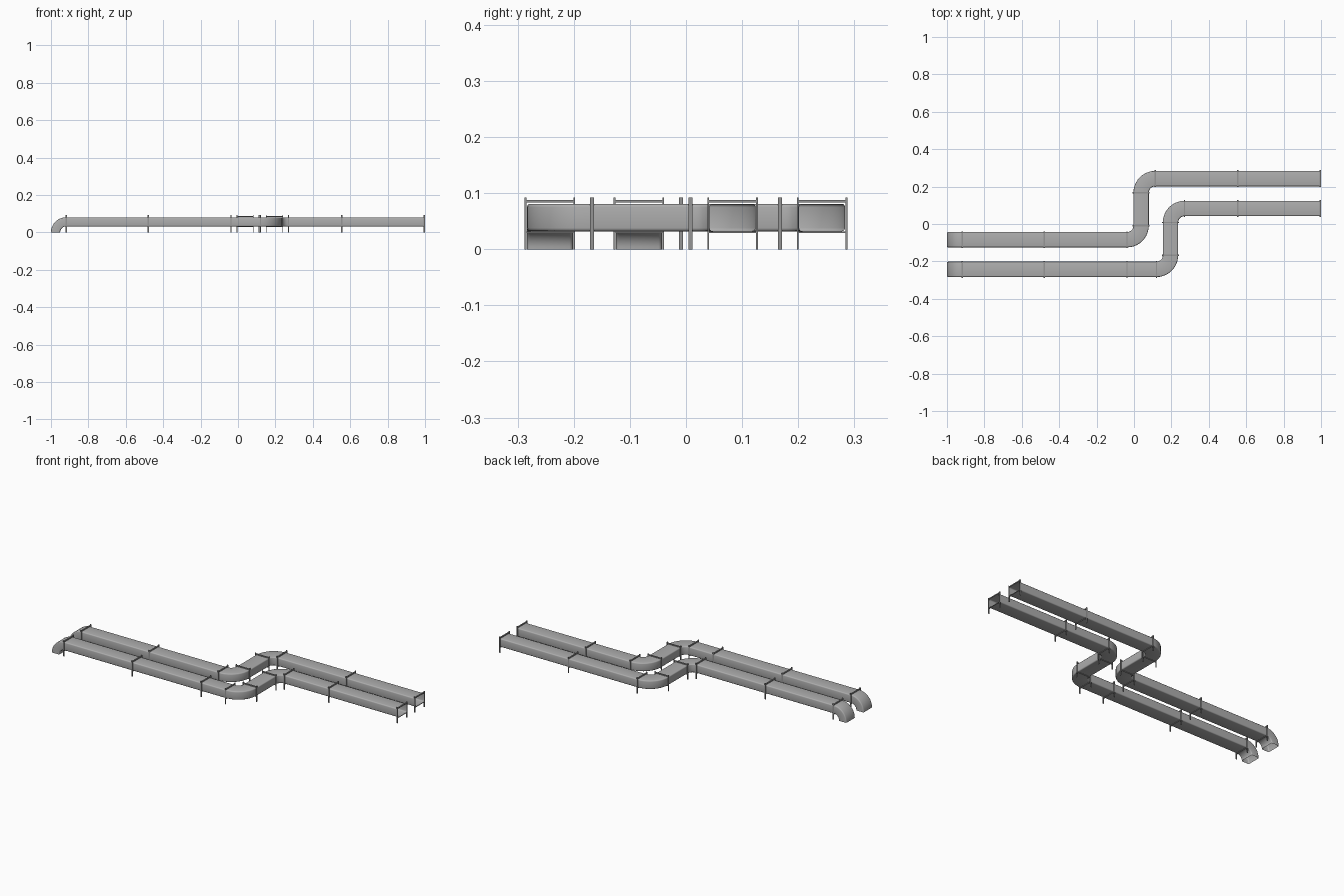
import bpy, bmesh, math
from mathutils import Vector

if "Cube" in bpy.data.objects:
    bpy.data.objects.remove(bpy.data.objects["Cube"], do_unlink=True)

W, Z0, Z1 = 0.082, 0.032, 0.081        # duct width, underside, top
ZC, H = (Z0 + Z1) / 2, Z1 - Z0
R = 0.075                              # bend radius
UP = Vector((0, 0, 1))


def material(name, rgb):
    m = bpy.data.materials.new(name)
    m.use_nodes = True
    m.diffuse_color = (*rgb, 1)
    m.node_tree.nodes["Principled BSDF"].inputs["Base Color"].default_value = (*rgb, 1)
    return m


SHEET = material("galvanised sheet", (0.42, 0.42, 0.42))
STEEL = material("support steel", (0.3, 0.3, 0.3))


def finish(name, bm, mat, smooth):
    bmesh.ops.recalc_face_normals(bm, faces=bm.faces)
    me = bpy.data.meshes.new(name)
    bm.to_mesh(me)
    bm.free()
    me.materials.append(mat)
    ob = bpy.data.objects.new(name, me)
    bpy.context.collection.objects.link(ob)
    if smooth:
        bpy.ops.object.select_all(action='DESELECT')
        ob.select_set(True)
        bpy.context.view_layer.objects.active = ob
        bpy.ops.object.shade_smooth_by_angle(angle=math.radians(40))


def section(steps=3, r=0.006):
    """Rounded rectangle cross-section as (side, up) pairs."""
    pts = []
    for k, (sx, sy) in enumerate(((1, 1), (-1, 1), (-1, -1), (1, -1))):
        for i in range(steps + 1):
            a = math.pi / 2 * (k + i / steps)
            pts.append((sx * (W / 2 - r) + r * math.cos(a),
                        sy * (H / 2 - r) + r * math.sin(a)))
    return pts


def sweep(name, stations):
    """Open-ended sheet duct through (centre, side, up) stations."""
    bm = bmesh.new()
    rings = [[bm.verts.new(c + s * u + t * v) for u, v in section()]
             for c, s, t in stations]
    for a, b in zip(rings, rings[1:]):
        for i in range(len(a)):
            j = (i + 1) % len(a)
            bm.faces.new((a[i], a[j], b[j], b[i]))
    finish(name, bm, SHEET, True)


def straight(name, a, b):
    side = UP.cross((b - a).normalized())
    sweep(name, [(a, side, UP), (b, side, UP)])


def flat_bend(name, centre, start, steps=10):
    """Quarter turn in plan, from angle start."""
    st = []
    for i in range(steps + 1):
        a = start + math.pi / 2 * i / steps
        d = Vector((math.cos(a), math.sin(a), 0))
        st.append((centre + d * R, d, UP))
    sweep(name, st)


def down_bend(name, x, y, steps=10):
    """Quarter turn from the run down to the floor."""
    st = []
    for i in range(steps + 1):
        a = math.pi / 2 * (1 + i / steps)
        d = Vector((math.cos(a), 0, math.sin(a)))
        st.append((Vector((x, y, 0)) + d * ZC, Vector((0, 1, 0)), d))
    sweep(name, st)


def support(name, at, along_y=False):
    """Two posts with a bar above and below the duct."""
    bm = bmesh.new()
    half, thick, depth = 0.0435, 0.003, 0.007
    bars = [(s * half, 0.046, thick, 0.092) for s in (-1, 1)]
    bars += [(0, 0.0855, 2 * half, 0.005), (0, 0.0305, 2 * half, 0.003)]
    for off, z, width, height in bars:
        verts = bmesh.ops.create_cube(bm, size=1)["verts"]
        for v in verts:
            d, w = v.co.x * depth, v.co.y * width + off
            v.co = (at.x + (w if along_y else d),
                    at.y + (d if along_y else w), z + v.co.z * height)
    finish(name, bm, STEEL, False)


def duct(label, y0, xc, y1, joints_in, joints_out):
    """Outlet, left run, cross run and right run of one duct."""
    P = lambda x, y: Vector((x, y, ZC))
    down_bend(label + "_outlet_bend", joints_in[0], y0)
    for side, y, xs in (("left", y0, joints_in), ("right", y1, joints_out)):
        for i, (a, b) in enumerate(zip(xs, xs[1:])):
            straight(f"{label}_{side}_run_{i + 1}", P(a, y), P(b, y))
        for i, x in enumerate(xs):
            support(f"{label}_{side}_support_{i + 1}", P(x, y))
    flat_bend(label + "_first_bend", P(xc - R, y0 + R), -math.pi / 2)
    straight(label + "_cross_run", P(xc, y0 + R), P(xc, y1 - R))
    flat_bend(label + "_second_bend", P(xc + R, y1 - R), math.pi / 2)
    for i, y in enumerate((y0 + R, y1 - R)):
        support(f"{label}_cross_support_{i + 1}", P(xc, y), True)


LEFT, RIGHT = [-0.919, -0.48], [0.555, 0.9965]
for label, y0, xc, y1, extra in (("back_duct", -0.084, 0.038, 0.2425, []),
                                 ("front_duct", -0.2425, 0.195, 0.083, [-0.037])):
    duct(label, y0, xc, y1, LEFT + extra + [xc - R], [xc + R] + RIGHT)
